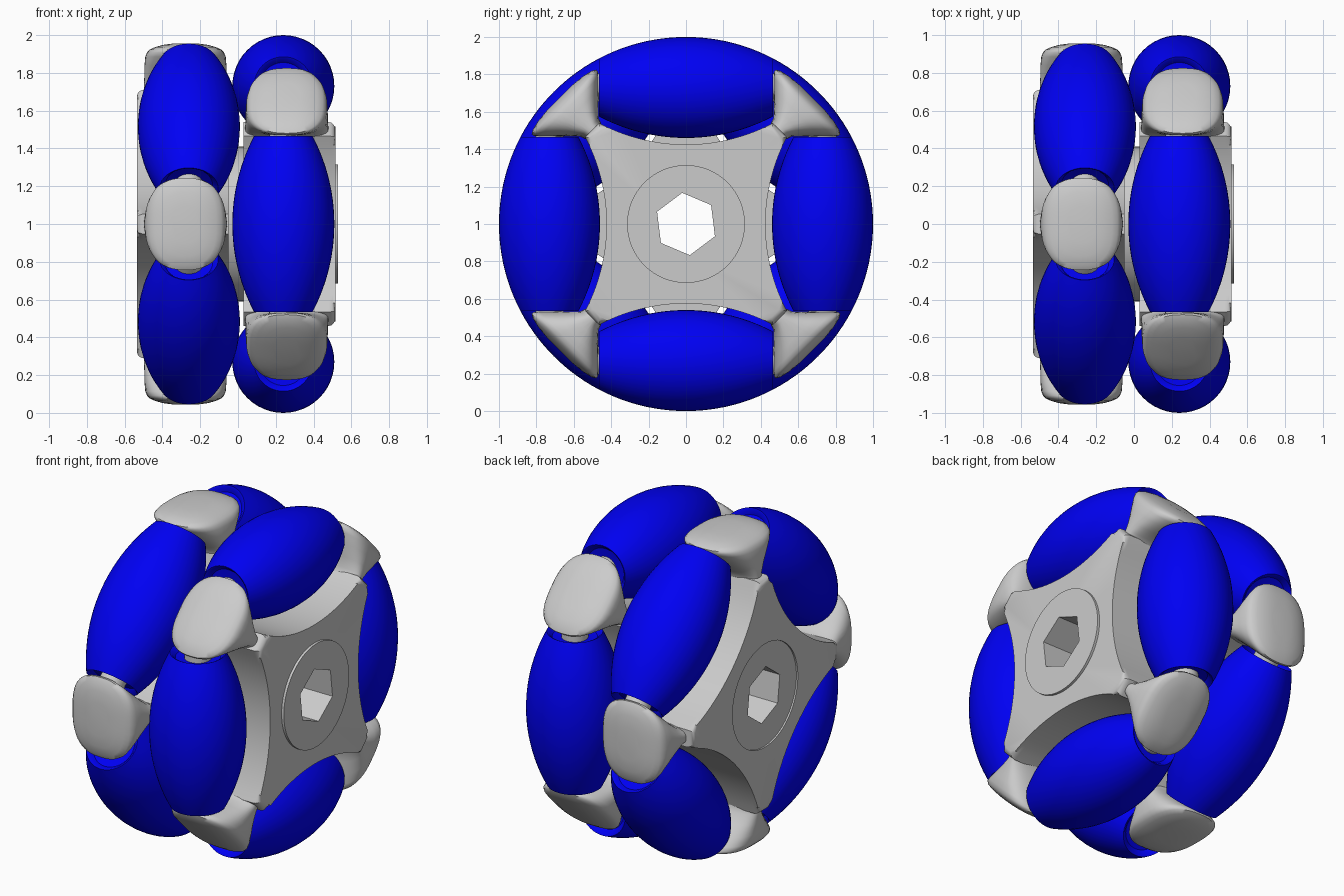
import bpy, bmesh
from math import sin, cos, pi, sqrt, radians, copysign

if "Cube" in bpy.data.objects:
    bpy.data.objects.remove(bpy.data.objects["Cube"])

blue = bpy.data.materials.new("roller_blue")
blue.diffuse_color = (0.0, 0.0, 0.9, 1)
blue.use_nodes = True
blue.node_tree.nodes["Principled BSDF"].inputs["Base Color"].default_value = blue.diffuse_color
MID = -0.01          # mirror plane between the two rows


def P(a, x, t, r):
    """Wheel coordinates: angle, axial, tangential, radial -> world."""
    return (x, t * cos(a) + r * sin(a), 1 + r * cos(a) - t * sin(a))


def finish(name, bm, mat=None, angle=35, cutters=()):
    bmesh.ops.recalc_face_normals(bm, faces=bm.faces)
    me = bpy.data.meshes.new(name)
    bm.to_mesh(me)
    bm.free()
    ob = bpy.data.objects.new(name, me)
    bpy.context.collection.objects.link(ob)
    if mat:
        me.materials.append(mat)
    bpy.ops.object.select_all(action='DESELECT')
    ob.select_set(True)
    bpy.context.view_layer.objects.active = ob
    for c in cutters:
        m = ob.modifiers.new("cut", 'BOOLEAN')
        m.operation, m.object, m.solver = 'DIFFERENCE', c, 'EXACT'
        bpy.ops.object.modifier_apply(modifier=m.name)
    if angle:
        bpy.ops.object.shade_smooth_by_angle(angle=radians(angle))
    return ob


def loft(rings):
    """Skin a list of equal-length point rings and cap both ends."""
    bm = bmesh.new()
    vs = [[bm.verts.new(p) for p in ring] for ring in rings]
    n = len(vs[0])
    for a, b in zip(vs, vs[1:]):
        for i in range(n):
            bm.faces.new((a[i], a[(i + 1) % n], b[(i + 1) % n], b[i]))
    bm.faces.new(vs[0])
    bm.faces.new(vs[-1])
    return bm


def drum(x0, x1, rad, n=64, phase=0.0):
    return loft([[P(phase + 2 * pi * i / n, x, 0, rad) for i in range(n)] for x in (x0, x1)])


# cutter for the hexagonal axle hole
hex_cut = finish("hex_cutter", drum(-1, 1, 0.168, 6, radians(-7)), angle=0)
hex_cut.hide_render = True
# cutter for the shallow ring groove on the left face
ring = drum(-0.6, -0.525, 0.315)
groove_cut = finish("groove_cutter", ring, angle=0)
groove_cut.hide_render = True


def roller(name, a, s):
    # barrel following the unit wheel circle, with recessed ends
    L, n = 0.465, 22
    prof = [(-0.43, 0.07), (-0.435, 0.125), (-L + 0.005, 0.145)]
    for i in range(n + 1):
        t = -L + 2 * L * i / n
        prof.append((t, sqrt(1 - t * t) - 0.73))
    prof += [(-t, r) for t, r in reversed(prof[:3])]
    x = MID + s * 0.25
    rings = [[P(a, x + r * cos(q), t, 0.73 + r * sin(q))
              for q in [2 * pi * k / 48 for k in range(48)]] for t, r in prof]
    finish(name, loft(rings), blue, 40)


def axle(name, a, s):
    x = MID + s * 0.25
    rings = [[P(a, x + 0.075 * cos(q), t, 0.73 + 0.075 * sin(q))
              for q in [2 * pi * k / 24 for k in range(24)]] for t in (-0.51, 0.51)]
    finish(name, loft(rings))


def claw(name, a, s):
    # flared bracket between two rollers: (radial, tangential half, axial half)
    secs = [(0.58, 0.06, 0.21), (0.69, 0.055, 0.22), (0.73, 0.07, 0.22), (0.78, 0.118, 0.218),
            (0.84, 0.178, 0.217), (0.885, 0.222, 0.213), (0.908, 0.243, 0.204),
            (0.923, 0.244, 0.19), (0.936, 0.222, 0.162), (0.948, 0.17, 0.12), (0.955, 0.10, 0.07)]
    x = MID + s * 0.268
    rings = []
    for r, T, W in secs:
        ring = []
        for k in range(48):
            c, d = cos(2 * pi * k / 48), sin(2 * pi * k / 48)
            ring.append(P(a, x + W * copysign(abs(c) ** 0.78, c),
                          T * copysign(abs(d) ** 0.72, d), r))
        rings.append(ring)
    finish(name, loft(rings), angle=50)


def hub(name, off, s, cutters):
    # four-armed plate with concave roller pockets
    pts = []
    for q in range(4):
        a = off + q * pi / 2
        for i in range(21):
            t = -0.465 + 0.93 * i / 20
            pts.append((a, t, 1.425 - sqrt(1 - t * t)))
    x0, x1 = MID + s * 0.04, MID + s * 0.525
    bm = loft([[P(a, x, t, r) for a, t, r in pts] for x in (x0, x1)])
    rim = [e for e in bm.edges if all(abs(v.co.x - x1) < 1e-5 for v in e.verts)]
    bmesh.ops.bevel(bm, geom=rim, offset=0.035, segments=4, profile=0.5, affect='EDGES')
    finish(name, bm, cutters=cutters)


# two mirrored rows, the left one turned by 45 degrees
for side, s, off in (("right", 1, 0.0), ("left", -1, pi / 4)):
    hub(side + "_hub", off, s, [hex_cut] if s > 0 else [hex_cut, groove_cut])
    for q in range(4):
        a = off + q * pi / 2
        roller(f"{side}_roller_{q + 1}", a, s)
        axle(f"{side}_roller_axle_{q + 1}", a, s)
        claw(f"{side}_claw_{q + 1}", a + pi / 4, s)

# core joining the rows and the raised disc on the right face
finish("hub_core", drum(-0.08, 0.06, 0.41), cutters=[hex_cut])
disc = drum(0.49, 0.53, 0.315)
edge = [e for e in disc.edges if all(v.co.x > 0.52 for v in e.verts)]
bmesh.ops.bevel(disc, geom=edge, offset=0.006, segments=2, profile=0.5, affect='EDGES')
finish("hub_disc", disc, cutters=[hex_cut])

for c in (hex_cut, groove_cut):
    bpy.data.objects.remove(c)
